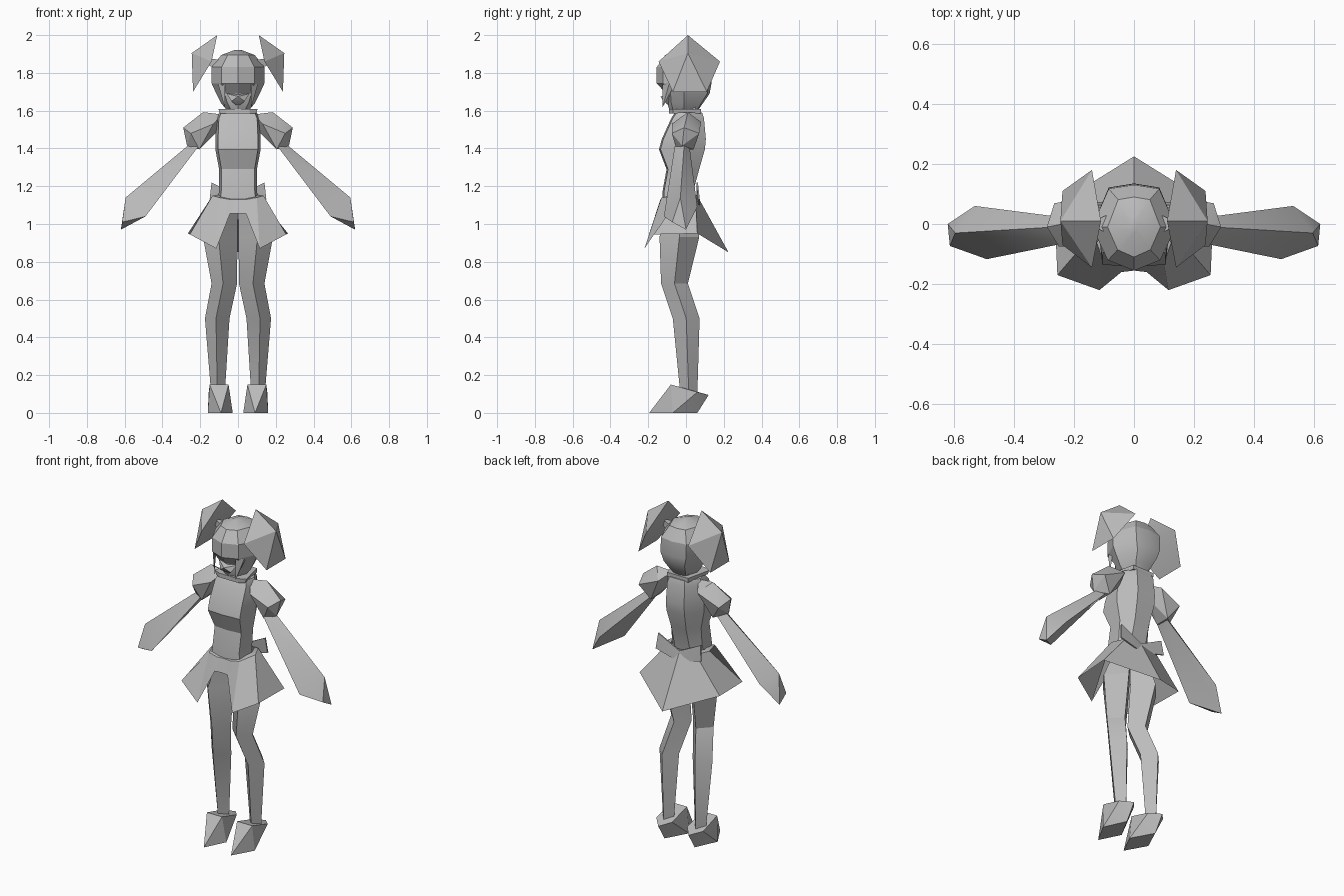
import bpy, bmesh, math

if "Cube" in bpy.data.objects:
    bpy.data.objects.remove(bpy.data.objects["Cube"])

grey = bpy.data.materials.new("plain_grey")
grey.diffuse_color = (0.5, 0.5, 0.5, 1)
grey.use_nodes = True
grey.node_tree.nodes["Principled BSDF"].inputs["Base Color"].default_value = grey.diffuse_color


def finish(name, bm, closed=True):
    if closed:
        bmesh.ops.recalc_face_normals(bm, faces=bm.faces)
    me = bpy.data.meshes.new(name)
    bm.to_mesh(me)
    bm.free()
    ob = bpy.data.objects.new(name, me)
    bpy.context.collection.objects.link(ob)
    me.materials.append(grey)
    bpy.ops.object.select_all(action='DESELECT')
    ob.select_set(True)
    bpy.context.view_layer.objects.active = ob
    bpy.ops.object.shade_smooth_by_angle(angle=math.radians(25))
    return ob


def hull(name, pts):
    bm = bmesh.new()
    for p in pts:
        bm.verts.new(p)
    res = bmesh.ops.convex_hull(bm, input=bm.verts)
    bmesh.ops.delete(bm, geom=list(set(res["geom_interior"] + res["geom_unused"])), context='VERTS')
    bmesh.ops.dissolve_limit(bm, angle_limit=math.radians(2), verts=bm.verts, edges=bm.edges)
    return finish(name, bm)


def loft(name, rings, caps=True):
    bm = bmesh.new()
    vs = [[bm.verts.new(p) for p in r] for r in rings]
    n = len(vs[0])
    for a, b in zip(vs, vs[1:]):
        for i in range(n):
            j = (i + 1) % n
            bm.faces.new((a[i], a[j], b[j], b[i]))
    if caps:
        bm.faces.new(vs[0][::-1])
        bm.faces.new(vs[-1])
    return finish(name, bm)


def pair(maker, name, mirror):
    """Make the part on both sides, using mirror to flip its points."""
    for side, s in (("left", 1), ("right", -1)):
        maker(side + "_" + name, mirror(s))


def hulls(name, pts):
    pair(hull, name, lambda s: [(s * x, y, z) for x, y, z in pts])


# Head: faceted rings with a ridge down the front
def head_ring(z, w, f, b):
    return [(0, f, z), (.62 * w, f * .78, z), (w, -.01, z), (.6 * w, b * .9, z),
            (0, b, z), (-.6 * w, b * .9, z), (-w, -.01, z), (-.62 * w, f * .78, z)]


loft("head", [head_ring(*r) for r in (
    (1.61, .065, -.09, .07), (1.64, .09, -.10, .09), (1.69, .115, -.105, .125),
    (1.745, .14, -.155, .135), (1.83, .14, -.155, .13),
    (1.895, .088, -.11, .09), (1.922, .015, -.03, .02))])
hull("mouth", [(-.06, -.09, 1.69), (.06, -.09, 1.69), (0, -.135, 1.675),
               (-.035, -.12, 1.65), (.035, -.12, 1.65), (0, -.08, 1.62)])
hulls("face_lock", [(.105, -.09, 1.74), (.07, -.125, 1.74), (.095, -.07, 1.72), (.07, -.125, 1.615)])

# Bunches of hair and their ties
hulls("hair_bunch", [(.11, .01, 2.0), (.14, .18, 1.86), (.14, -.145, 1.86),
                     (.238, .11, 1.70), (.238, -.07, 1.70), (.245, .01, 1.905)])
hulls("hair_tie", [(.09, y, z) for y in (-.03, .03) for z in (1.81, 1.87)]
      + [(.155, 0, 1.875), (.155, 0, 1.84)])

# Neck and collar
loft("neck", [[(x * .05, y * .05, z) for x, y in ((-1, -1), (1, -1), (1, 1), (-1, 1))]
              for z in (1.56, 1.64)])
loft("collar", [[(-w, -.07, z), (-.06, -.09, z), (.06, -.09, z), (w, -.07, z),
                 (.07, .08, z), (-.07, .08, z)] for z, w in ((1.585, .095), (1.61, .105))])


# Torso
def body_ring(z, w, f, m, b):
    return [(-.88 * w, f, z), (0, f - .008, z), (.88 * w, f, z), (w, m, z),
            (.5 * w, b, z), (-.5 * w, b, z), (-w, m, z)]


loft("torso", [body_ring(*r) for r in (
    (1.10, .11, -.12, -.03, .03), (1.18, .10, -.115, -.01, .04),
    (1.29, .10, -.095, 0, .07), (1.395, .12, -.135, 0, .10),
    (1.45, .12, -.12, 0, .105), (1.56, .115, -.07, .01, .095), (1.59, .10, -.05, .01, .085))])

# Puffed shoulders and flared sleeves
hulls("shoulder_puff", [(.085, 0, 1.58), (.185, .01, 1.592), (.29, -.01, 1.51), (.27, -.02, 1.415),
                        (.265, .07, 1.48), (.25, -.075, 1.48), (.13, .08, 1.54), (.13, -.075, 1.53),
                        (.205, -.05, 1.395), (.205, .04, 1.395), (.11, 0, 1.49)])
hulls("sleeve", [(.265, -.01, 1.415), (.21, -.06, 1.41), (.22, .02, 1.40),
                 (.595, -.03, 1.14), (.49, -.117, 1.04), (.53, .06, 1.09),
                 (.62, 0, .97), (.613, -.073, 1.01)])

# Skirt: open flared sheet with a notch at the front
waist = [(0, -.13, 1.13), (.045, -.135, 1.13), (.10, -.13, 1.14), (.135, -.03, 1.15), (.10, .05, 1.15)]
hem = [(0, -.155, 1.055), (.042, -.16, 1.055), (.115, -.22, .87), (.255, -.17, .945), (.265, .06, .95)]


def full(half, back):
    return half + [back] + [(-x, y, z) for x, y, z in half[:0:-1]]


loft("skirt", [full(hem, (0, .225, .85)), full(waist, (0, .06, 1.15))], caps=False)
loft("waistband", [full(waist, (0, .06, 1.15)),
                   [(x * .8, y * .85, z + .005) for x, y, z in full(waist, (0, .06, 1.15))]], caps=False)

# Bow at the back
hulls("bow_loop", [(x, y + t, z) for t in (0, .008) for x, y, z in (
    (0, .065, 1.09), (.15, .065, 1.13), (.14, .055, 1.22), (0, .055, 1.15))])


# Legs: four-sided, bent at the knee (z, inner x, outer x, front y, back y)
def leg(s):
    rows = ((.10, .07, .142, -.03, .06), (.50, .045, .175, -.07, .072),
            (.685, .005, .14, -.132, .01), (.93, .003, .185, -.14, .07), (1.10, 0, .11, -.11, .04))
    rings = []
    for z, i, o, f, b in rows:
        m = (f + b) / 2
        rings.append([(s * (i * .45 + o * .55), f, z), (s * o, m, z),
                      (s * (i + o) / 2, b, z), (s * i, m, z)])
    return rings


pair(loft, "leg", leg)

# Pointed shoes
hulls("shoe", [(.09, -.195, 0), (.05, -.08, .15), (.15, -.08, .15), (.10, .12, .095),
               (.16, -.07, 0), (.028, -.07, 0), (.10, .06, 0), (.155, .06, .11), (.05, .06, .11)])
